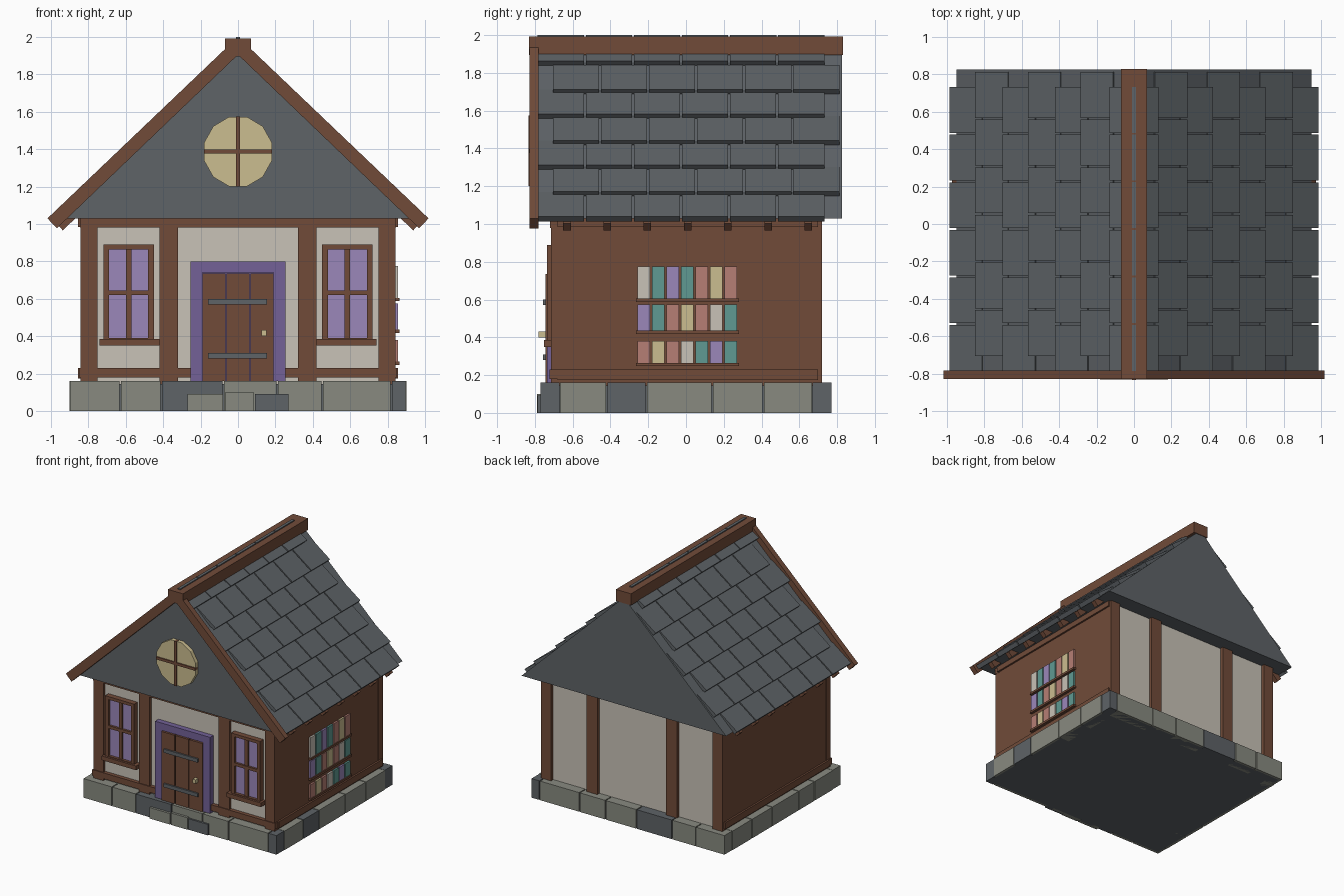
import bpy, bmesh, math
from mathutils import Vector

if "Cube" in bpy.data.objects:
    bpy.data.objects.remove(bpy.data.objects["Cube"])


def material(name, code):
    rgb = [int(code[i:i + 2], 16) / 255 for i in (0, 2, 4)]
    m = bpy.data.materials.new(name)
    m.diffuse_color = [((c + 0.055) / 1.055) ** 2.4 for c in rgb] + [1]
    m.use_nodes = True
    m.node_tree.nodes["Principled BSDF"].inputs["Base Color"].default_value = m.diffuse_color
    return m


SLATE = material("slate", "5E6367")
BROWN = material("timber_brown", "714B39")
CREAM = material("plaster_cream", "C8C2B7")
STONE = material("stone_grey", "888A80")
LILAC = material("glass_lilac", "9B87BA")
PURPLE = material("trim_purple", "736197")
YELLOW = material("pale_yellow", "CBBD90")
TEAL = material("teal", "609A92")
ROSE = material("rose", "B67F75")


def prisms(name, mat, items):
    """One object from (xz outline, y0, y1) items."""
    bm = bmesh.new()
    for pts, y0, y1 in items:
        a = [bm.verts.new((x, y0, z)) for x, z in pts]
        b = [bm.verts.new((x, y1, z)) for x, z in pts]
        bm.faces.new(a)
        bm.faces.new(b[::-1])
        for i in range(len(a)):
            j = (i + 1) % len(a)
            bm.faces.new((a[j], a[i], b[i], b[j]))
    bmesh.ops.recalc_face_normals(bm, faces=bm.faces)
    me = bpy.data.meshes.new(name)
    bm.to_mesh(me)
    bm.free()
    me.materials.append(mat)
    ob = bpy.data.objects.new(name, me)
    bpy.context.collection.objects.link(ob)
    return ob


def box(x0, x1, y0, y1, z0, z1):
    return ([(x0, z0), (x1, z0), (x1, z1), (x0, z1)], y0, y1)


def both(items):
    """Add the copy mirrored in x."""
    return items + [([(-x, z) for x, z in p], a, b) for p, a, b in items]


# Foundation: core slab and a ring of stones
prisms("foundation_core", SLATE, [box(-.88, .88, -.75, .75, 0, .145)])
grey, dark = [], []
G = .004
xs = [-.9, -.63, -.41, -.08, .21, .45, .82, .9]
for i in range(7):
    x0, x1 = xs[i] + G, xs[i + 1] - G
    for y0, y1 in ((-.77, -.67), (.67, .77)):
        (dark if i in (2, 6) else grey).append(box(x0, x1, y0, y1, 0, .16))
ys = [-.67, -.42, -.21, .14, .41, .67]
for i in range(5):
    y0, y1 = ys[i] + G, ys[i + 1] - G
    (dark if i == 1 else grey).append(box(.8, .9, y0, y1, 0, .16))
    grey.append(box(-.9, -.8, y0, y1, 0, .16))
# Door step stones
grey += [box(-.27, -.08, -.79, -.7, 0, .092), box(-.07, .085, -.79, -.7, 0, .1)]
dark += [box(.09, .27, -.785, -.7, 0, .092)]
prisms("foundation_stones", STONE, grey)
prisms("foundation_dark_stones", SLATE, dark)

# Walls
prisms("plaster_walls", CREAM, [box(-.8, .8, -.69, .69, .14, 1.03)])
prisms("side_walls", BROWN, both([box(.77, .84, -.70, .71, .14, 1.03)]))
posts = []
for y0, y1 in ((-.715, -.66), (.66, .72)):
    posts += [box(.75, .842, y0, y1, .14, 1.03), box(.32, .42, y0, y1, .14, 1.03)]
prisms("posts", BROWN, both(posts))
prisms("front_top_beam", BROWN, [box(-.845, .845, -.72, -.66, .98, 1.03)])
prisms("front_bottom_rails", BROWN, both([box(.25, .85, -.722, -.66, .18, .23)]))
prisms("side_rails", BROWN, both([box(.83, .855, -.68, .70, .175, .23),
                                  box(.83, .855, -.68, .70, .985, 1.03)]))

# Front windows
prisms("window_panes", LILAC, both([box(.47, .70, -.712, -.68, .38, .87)]))
prisms("window_frames", BROWN, both([
    box(.45, .48, -.735, -.68, .37, .89), box(.69, .72, -.735, -.68, .37, .89),
    box(.48, .69, -.735, -.68, .865, .89), box(.48, .69, -.735, -.68, .37, .39),
    box(.57, .60, -.725, -.68, .39, .865), box(.48, .69, -.73, -.68, .62, .645)]))
prisms("window_sills", BROWN, both([box(.42, .74, -.752, -.68, .35, .385)]))

# Door
prisms("door_trim", PURPLE, [box(-.255, -.19, -.735, -.68, .16, .80),
                             box(.19, .255, -.735, -.68, .16, .80),
                             box(-.19, .19, -.735, -.68, .74, .80),
                             box(-.19, .19, -.725, -.68, .16, .74)])
prisms("door_planks", BROWN, [box(a, a + .122, -.745, -.7, .16, .735)
                              for a in (-.19, -.061, .068)])
prisms("door_hinges", SLATE, [box(-.16, .155, -.758, -.73, z, z + .03) for z in (.28, .57)])
prisms("door_knob", YELLOW, [box(.125, .152, -.78, -.74, .4, .432)])

# Bookshelf on the right wall
C, T, L, R, Y = CREAM, TEAL, LILAC, ROSE, YELLOW
shelves = [(.605, .775, (C, T, L, T, R, Y, R)),
           (.435, .575, (L, T, R, Y, R, C, T)),
           (.265, .380, (R, Y, R, C, T, L, T))]
books = {}
for z0, z1, row in shelves:
    for i, m in enumerate(row):
        y = -.257 + .0768 * i
        books.setdefault(m.name, []).append(box(.82, .855, y, y + .066, z0, z1))
for key, items in books.items():
    prisms("books_" + key, bpy.data.materials[key], items)
prisms("book_shelves", BROWN, [box(.82, .863, -.265, .28, s[0] - .018, s[0]) for s in shelves])

# Roof: coordinates down the slope (d) and out from it (n)
APEX, UX, UZ = 1.94, .722, .692


def slope(d, n):
    return (UX * d + UZ * n, APEX - UZ * d + UX * n)


prisms("gable_roof", SLATE, [([(-.95, 1.03), (.95, 1.03), (0, APEX)], -.79, .825)])

# Overlapping shingles in staggered rows
tiles = []
for r, d1 in enumerate((.147, .364, .552, .754, .942, 1.144, 1.335)):
    d0 = max(d1 - .215, .01)
    outline = [slope(d0, -.005), slope(d0, .006), slope(d1, .034), slope(d1, -.003)]
    start = -.71 if r % 2 else -.79
    for i in range(6):
        y = start + .2545 * i
        tiles.append((outline, y + .005, min(y + .2495, .825)))
prisms("shingles", SLATE, both(tiles))

# Ridge beam with a thin row of cap tiles
prisms("ridge_beam", BROWN, [box(-.07, .07, -.83, .83, 1.895, 1.992)])
prisms("ridge_caps", SLATE, [box(-.012, .012, -.785 + .2545 * i, -.54 + .2545 * i, 1.98, 2.0)
                             for i in range(6)])

# Front barge boards and rafter tails
barge = [(0, 1.905), slope(1.365, -.025), slope(1.365, .048), (.012, 1.99), (0, 1.99)]
prisms("barge_boards", BROWN, both([(barge, -.828, -.782)]))
tail = [slope(1.24, -.055), slope(1.35, -.055), slope(1.35, -.004), slope(1.24, -.004)]
prisms("rafter_tails", BROWN, both([(tail, -.65 + .213 * i, -.61 + .213 * i)
                                    for i in range(7)]))

# Round gable window
disc = [(.187 * math.cos(math.tau * (i + .5) / 12), 1.387 + .192 * math.sin(math.tau * (i + .5) / 12))
        for i in range(12)]
prisms("round_window", YELLOW, [(disc, -.822, -.78)])
prisms("round_window_bars", BROWN, [box(-.011, .011, -.833, -.8, 1.2, 1.575),
                                    box(-.182, .182, -.831, -.8, 1.376, 1.398)])
